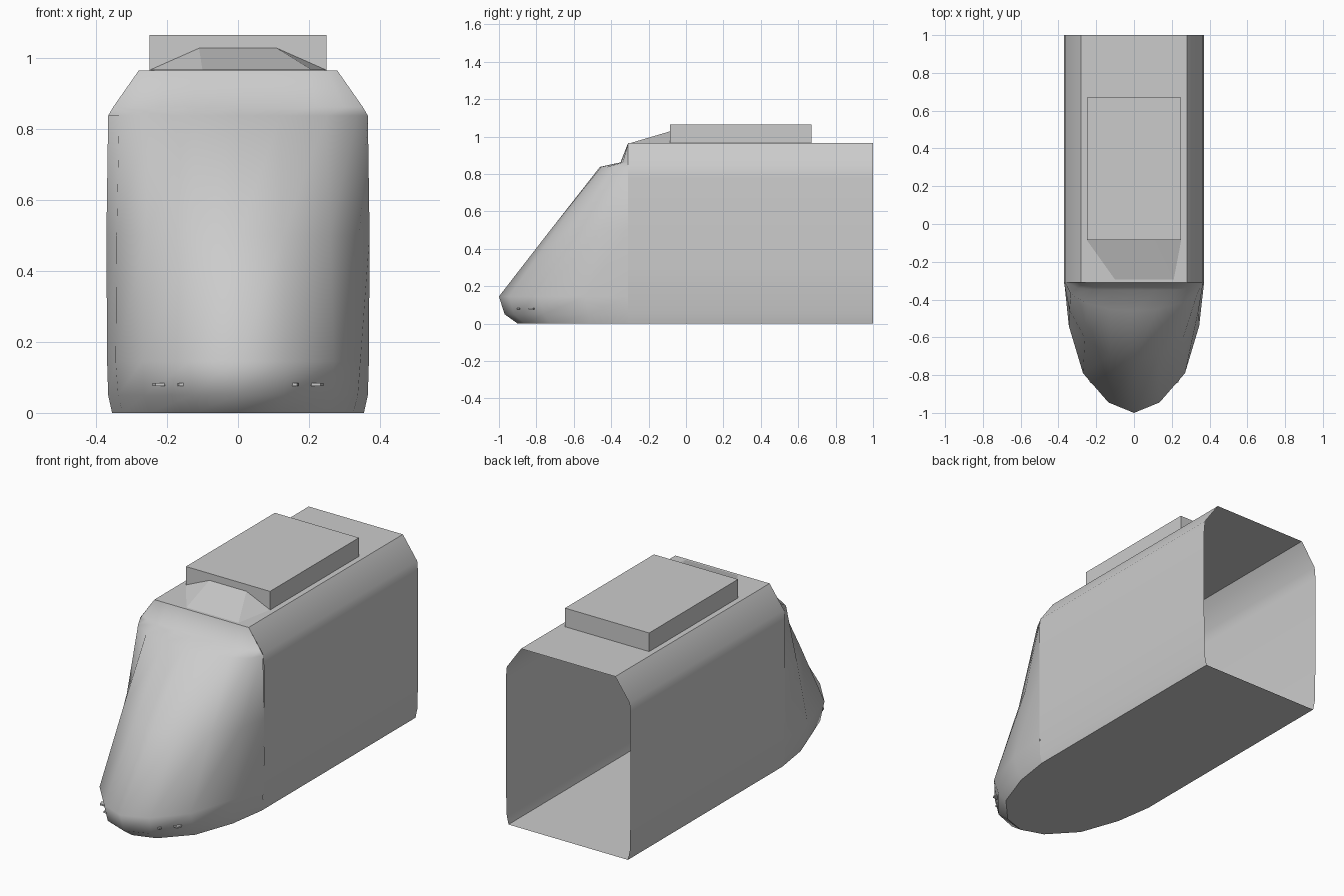
import bpy, bmesh, math
from mathutils import Vector
from mathutils.bvhtree import BVHTree

cube = bpy.data.objects.get("Cube")
if cube:
    bpy.data.objects.remove(cube)

grey = bpy.data.materials.new("light grey")
grey.use_nodes = True
GREY = (0.6, 0.6, 0.6, 1)
grey.diffuse_color = GREY
grey.node_tree.nodes["Principled BSDF"].inputs["Base Color"].default_value = GREY


def finish(name, bm, angle=None):
    """Turn a bmesh into a named object, smooth below the given angle."""
    mesh = bpy.data.meshes.new(name)
    bm.to_mesh(mesh)
    bm.free()
    mesh.materials.append(grey)
    obj = bpy.data.objects.new(name, mesh)
    bpy.context.collection.objects.link(obj)
    if angle:
        bpy.ops.object.select_all(action='DESELECT')
        obj.select_set(True)
        bpy.context.view_layer.objects.active = obj
        bpy.ops.object.shade_smooth_by_angle(angle=math.radians(angle))
    return obj


def loft(rows):
    """Skin quads between rows of points."""
    bm = bmesh.new()
    grid = [[bm.verts.new(p) for p in row] for row in rows]
    for a, b in zip(grid, grid[1:]):
        for i in range(len(a) - 1):
            bm.faces.new((a[i], a[i + 1], b[i + 1], b[i]))
    return bm


def mirrored(half):
    """Extend a centre-to-side row of points across x = 0."""
    return [(-x, y, z) for x, y, z in reversed(half[1:])] + half


FRONT, BACK = -0.31, 1.0

# Car body: open-ended shell of walls and roof
side = [(0.355, 0), (0.367, 0.055), (0.371, 0.3), (0.371, 0.78), (0.365, 0.845), (0.28, 0.965)]
section = [(-x, z) for x, z in side] + side[::-1]
finish("body_shell", loft([[(x, y, z) for x, z in section] for y in (BACK, FRONT)]), 45)

# Nose: curved rows from the chin up to the roof edge
levels = [
    (0.00, (0, 0.12, 0.25, 0.325, 0.355), (-0.90, -0.86, -0.72, -0.51, FRONT)),
    (0.05, (0, 0.13, 0.265, 0.338, 0.366), (-0.97, -0.92, -0.76, -0.52, FRONT)),
    (0.145, (0, 0.135, 0.27, 0.345, 0.369), (-1.0, -0.945, -0.79, -0.54, FRONT)),
    (0.50, (0, 0.127, 0.26, 0.342, 0.371), (-0.725, -0.695, -0.605, -0.455, FRONT)),
    (0.838, (0, 0.12, 0.25, 0.335, 0.366), (-0.46, -0.453, -0.42, -0.37, FRONT)),
    (0.862, (0, 0.12, 0.22, 0.30, 0.352), (-0.35, -0.35, -0.348, -0.338, FRONT)),
    (0.965, (0, 0.12, 0.20, 0.25, 0.28), (FRONT,) * 5),
]
rows = [mirrored([(x, y, z) for x, y in zip(xs, ys)]) for z, xs, ys in levels]
nose = loft(rows)
surface = BVHTree.FromBMesh(nose)
finish("nose", nose, 75)

# Floor: one plate under nose and body
bm = bmesh.new()
outline = rows[0] + [(0.355, BACK, 0), (-0.355, BACK, 0)]
bm.faces.new([bm.verts.new(p) for p in reversed(outline)])
finish("floor", bm)

# Roof unit
bm = bmesh.new()
bmesh.ops.create_cube(bm, size=1)
bmesh.ops.scale(bm, vec=(0.5, 0.755, 0.1), verts=bm.verts)
bmesh.ops.translate(bm, vec=(0, 0.2925, 1.015), verts=bm.verts)
finish("roof_unit", bm)

# Fairing: ramp leading up to the roof unit
bm = bmesh.new()
lip = [bm.verts.new((x, -0.295, 0.966)) for x in (-0.1, 0.21)]
rear = [bm.verts.new((x, -0.085, z))
        for x, z in ((-0.25, 0.966), (-0.11, 1.028), (0.11, 1.028), (0.25, 0.966))]
bm.faces.new((lip[0], lip[1], rear[2], rear[1]))
bm.faces.new((lip[0], rear[1], rear[0]))
bm.faces.new((lip[1], rear[3], rear[2]))
finish("roof_fairing", bm)

# Lamps: small five-sided plates set on the chin
for label, x, radius in (("outer", 0.22, 0.022), ("inner", 0.16, 0.011)):
    for hand, sign in (("left", 1), ("right", -1)):
        spot, normal, _, _ = surface.ray_cast(Vector((sign * x, -2, 0.08)), Vector((0, 1, 0)))
        if normal.y > 0:
            normal = -normal
        bm = bmesh.new()
        bmesh.ops.create_cone(bm, cap_ends=True, segments=5, radius1=radius,
                              radius2=radius, depth=0.008)
        bmesh.ops.rotate(bm, matrix=normal.to_track_quat('Z', 'Y').to_matrix(), verts=bm.verts)
        bmesh.ops.translate(bm, vec=spot, verts=bm.verts)
        finish(f"{hand}_{label}_lamp", bm)
